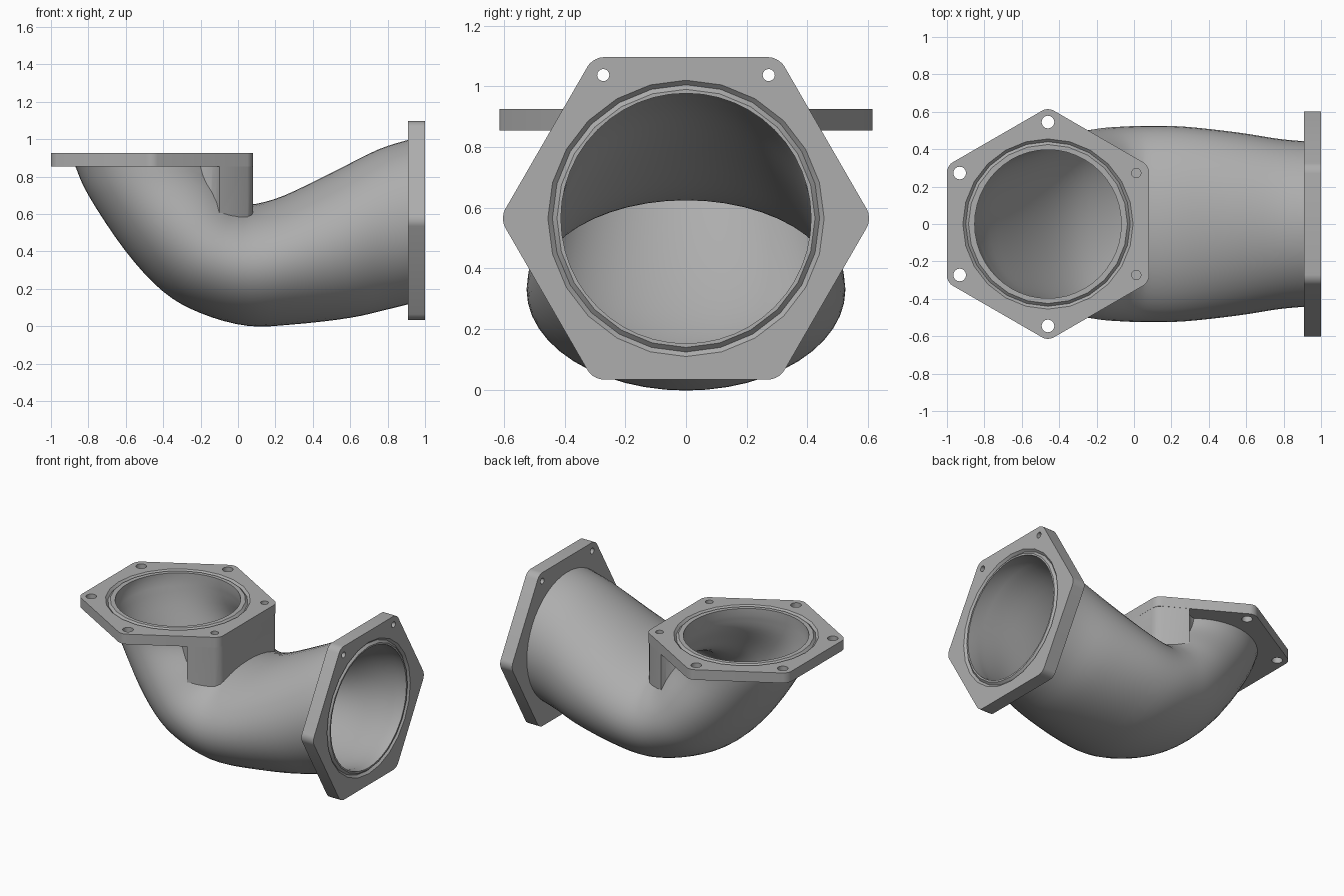
import bpy, bmesh, math
from mathutils import Vector, Matrix

cube = bpy.data.objects.get("Cube")
if cube:
    bpy.data.objects.remove(cube, do_unlink=True)

grey = bpy.data.materials.new("cast grey")
grey.use_nodes = True
colour = (0.42, 0.42, 0.42, 1)
grey.diffuse_color = colour
grey.node_tree.nodes["Principled BSDF"].inputs["Base Color"].default_value = colour


def finish(bm, name):
    bmesh.ops.recalc_face_normals(bm, faces=bm.faces)
    mesh = bpy.data.meshes.new(name)
    bm.to_mesh(mesh)
    bm.free()
    mesh.materials.append(grey)
    obj = bpy.data.objects.new(name, mesh)
    bpy.context.collection.objects.link(obj)
    return obj


def prism(name, outline, depth, matrix, corner=0.0):
    """Extrude a flat outline along local z, rounding its upright edges."""
    bm = bmesh.new()
    face = bm.faces.new([bm.verts.new((x, y, 0)) for x, y in outline])
    top = bmesh.ops.extrude_face_region(bm, geom=[face])["geom"]
    bmesh.ops.translate(bm, vec=(0, 0, depth),
                        verts=[v for v in top if isinstance(v, bmesh.types.BMVert)])
    if corner:
        upright = [e for e in bm.edges if abs(e.verts[0].co.z - e.verts[1].co.z) > depth / 2]
        bmesh.ops.bevel(bm, geom=upright, offset=corner * math.tan(math.pi / 6),
                        segments=5, profile=0.5, affect='EDGES')
    bm.transform(matrix)
    return finish(bm, name)


def ring(radius, sides, start=0.0):
    return [(radius * math.cos(start + math.tau * i / sides),
             radius * math.sin(start + math.tau * i / sides)) for i in range(sides)]


def groove(name, matrix):
    """Diamond-section ring that cuts the seal groove."""
    bm = bmesh.new()
    loops = [[bm.verts.new((r * c, r * s, z)) for c, s in ring(1, 24)]
             for r, z in ((0.455, 0), (0.44, 0.015), (0.425, 0), (0.44, -0.015))]
    for a, b in zip(loops, loops[1:] + loops[:1]):
        for i in range(24):
            j = (i + 1) % 24
            bm.faces.new((a[i], a[j], b[j], b[i]))
    bm.transform(matrix)
    return finish(bm, name)


# Pipe sections: outer-bend x, z, inner-bend x, z, half width
stations = [Vector(s) for s in (
    (-0.88, 0.88, -0.04, 0.88, 0.425),
    (-0.80, 0.70, -0.03, 0.80, 0.44),
    (-0.60, 0.40, 0.00, 0.73, 0.485),
    (-0.40, 0.185, 0.02, 0.685, 0.51),
    (-0.20, 0.07, 0.05, 0.66, 0.52),
    (0.05, 0.002, 0.10, 0.655, 0.525),
    (0.30, 0.01, 0.25, 0.70, 0.52),
    (0.60, 0.045, 0.50, 0.82, 0.49),
    (0.80, 0.09, 0.75, 0.945, 0.455),
    (0.94, 0.125, 0.94, 1.005, 0.44))]


def smooth_path(points, steps=4):
    pts = [2 * points[0] - points[1]] + points + [2 * points[-1] - points[-2]]
    result = []
    for a, b, c, d in zip(pts, pts[1:], pts[2:], pts[3:]):
        for k in range(steps):
            t = k / steps
            result.append(0.5 * (2 * b + (c - a) * t + (2 * a - 5 * b + 4 * c - d) * t * t
                                 + (3 * b - a - 3 * c + d) * t ** 3))
    return result + [points[-1]]


def pipe(name, inset=0.0, overrun=0.0, sides=48):
    sections = []
    for s in smooth_path(stations):
        outer, inner = Vector((s[0], 0, s[1])), Vector((s[2], 0, s[3]))
        half = (inner - outer) / 2
        half = half.normalized() * (half.length - inset)
        sections.append([(outer + inner) / 2 + half * c + Vector((0, (s[4] - inset) * w, 0))
                         for c, w in ring(1, sides)])
    if overrun:
        sections.insert(0, [p + Vector((0, 0, overrun)) for p in sections[0]])
        sections.append([p + Vector((overrun, 0, 0)) for p in sections[-1]])
    bm = bmesh.new()
    loops = [[bm.verts.new(p) for p in sec] for sec in sections]
    for a, b in zip(loops, loops[1:]):
        for i in range(sides):
            j = (i + 1) % sides
            bm.faces.new((a[i], a[j], b[j], b[i]))
    bm.faces.new(loops[0])
    bm.faces.new(loops[-1])
    return finish(bm, name)


# Flange frames: local z points out of each opening
top_frame = Matrix.Translation((-0.46, 0, 0.925))
side_frame = Matrix.Translation((1, 0, 0.565)) @ Matrix.Rotation(math.pi / 2, 4, 'Y')


def below(frame, depth):
    return frame @ Matrix.Translation((0, 0, -depth))


housing = pipe("elbow_housing")
top_flange = prism("top_flange", ring(0.624, 6, math.pi / 6), 0.07, below(top_frame, 0.07), 0.06)
side_flange = prism("side_flange", ring(0.613, 6, math.pi / 6), 0.092, below(side_frame, 0.092), 0.06)

# Bolt boss under the inner corner of the top flange, with flared flanks
flank = [(0.08, 0.27), (0.073, 0.298), (0.05, 0.328), (-0.10, 0.415), (-0.115, 0.385),
         (-0.14, 0.36), (-0.18, 0.345), (-0.25, 0.33)]
boss = prism("bolt_boss", flank + [(x, -y) for x, y in reversed(flank)], 0.39,
             Matrix.Translation((0, 0, 0.5)))

# Cutters: bore, bolt holes and seal grooves
cutters = [pipe("bore", 0.028, 0.2), groove("top_groove", top_frame), groove("side_groove", side_frame)]
for i, (x, y) in enumerate(ring(0.545, 6, math.pi / 6)):
    blind = x > 0.3
    cutters.append(prism("top_hole", ring(0.025 if blind else 0.034, 16), 0.13,
                         below(top_frame, 0.08 if blind else 0.11) @ Matrix.Translation((x, y, 0))))
    cutters.append(prism("side_hole", ring(0.02, 16), 0.16,
                         below(side_frame, 0.12) @ Matrix.Translation((x, y, 0))))


for operation, parts in (('UNION', [boss, top_flange, side_flange]), ('DIFFERENCE', cutters)):
    for part in parts:
        part.hide_render = True
        mod = housing.modifiers.new(part.name, 'BOOLEAN')
        mod.operation = operation
        mod.solver = 'EXACT'
        mod.object = part

# Bake the booleans, then remove the helper parts
bpy.context.view_layer.update()
graph = bpy.context.evaluated_depsgraph_get()
baked = bpy.data.meshes.new_from_object(housing.evaluated_get(graph))
housing.modifiers.clear()
housing.data = baked
baked.materials.clear()
baked.materials.append(grey)
for part in [boss, top_flange, side_flange] + cutters:
    bpy.data.objects.remove(part, do_unlink=True)

bpy.ops.object.select_all(action='DESELECT')
housing.select_set(True)
bpy.context.view_layer.objects.active = housing
bpy.ops.object.shade_smooth_by_angle(angle=math.radians(32))
